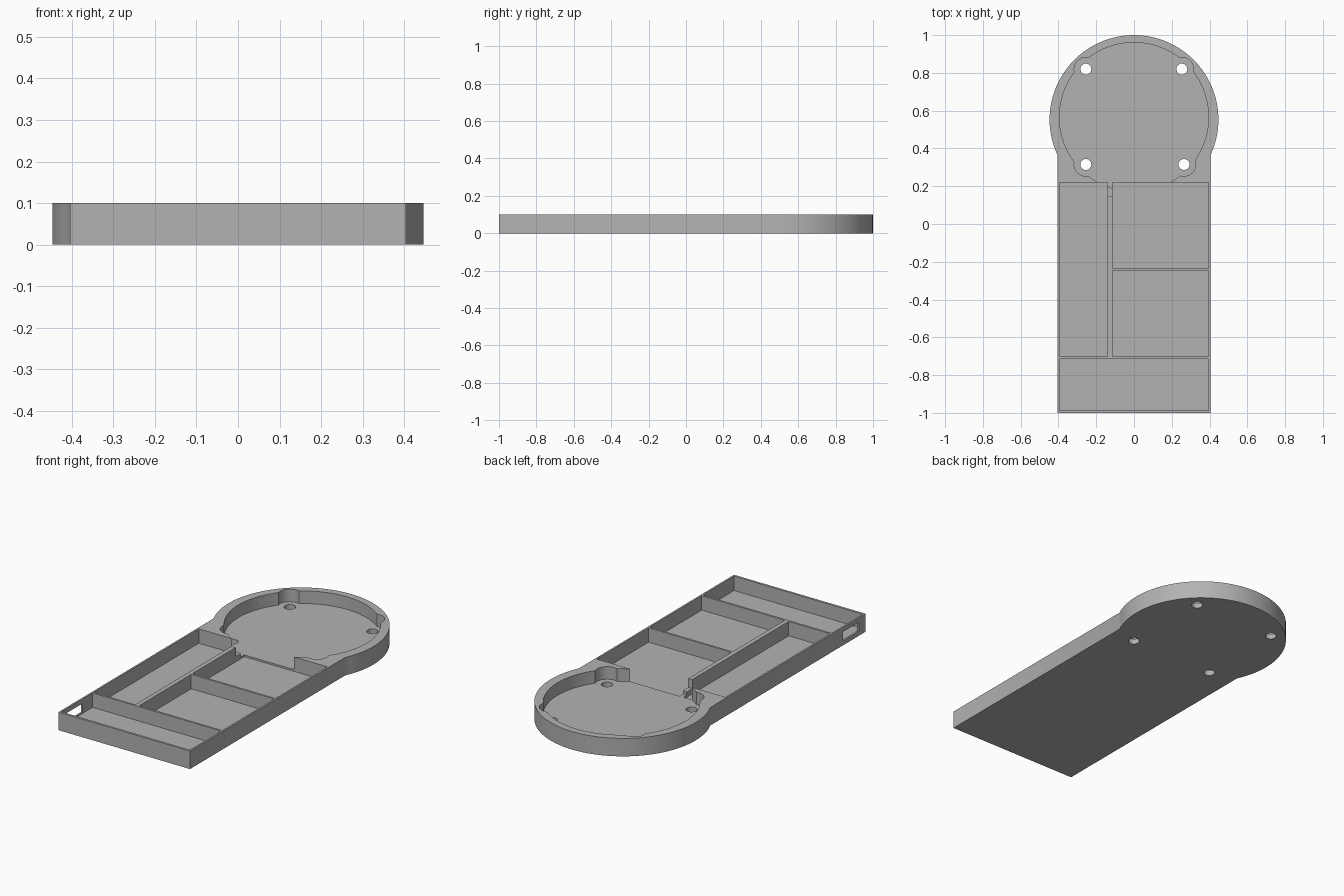
import bpy, bmesh, math

cube = bpy.data.objects.get("Cube")
if cube:
    bpy.data.objects.remove(cube, do_unlink=True)

grey = bpy.data.materials.new("plain_grey")
grey.use_nodes = True
grey.diffuse_color = (0.45, 0.45, 0.45, 1)
grey.node_tree.nodes["Principled BSDF"].inputs["Base Color"].default_value = grey.diffuse_color

HEIGHT, FLOOR, ROUND_FLOOR, ABOVE = 0.1, 0.02, 0.03, 0.15


def prism(name, outline, z0, z1):
    """Extrude a flat outline between two heights."""
    bm = bmesh.new()
    face = bm.faces.new([bm.verts.new((x, y, z0)) for x, y in outline])
    top = bmesh.ops.extrude_face_region(bm, geom=[face])["geom"]
    bmesh.ops.translate(bm, vec=(0, 0, z1 - z0),
                        verts=[v for v in top if isinstance(v, bmesh.types.BMVert)])
    bmesh.ops.recalc_face_normals(bm, faces=bm.faces)
    mesh = bpy.data.meshes.new(name)
    bm.to_mesh(mesh)
    bm.free()
    mesh.materials.append(grey)
    obj = bpy.data.objects.new(name, mesh)
    bpy.context.collection.objects.link(obj)
    return obj


def arc(cx, cy, r, start=0, end=2 * math.pi, n=64):
    return [(cx + r * math.cos(start + (end - start) * i / n),
             cy + r * math.sin(start + (end - start) * i / n)) for i in range(n)]


def rect(x0, x1, y0, y1):
    return [(x0, y0), (x1, y0), (x1, y1), (x0, y1)]


# Tray body: a long rectangle ending in a round head
half, radius, head_y = 0.405, 0.447, 0.553
a = -math.acos(half / radius)
head = arc(0, head_y, radius, a, math.pi - a)
neck_y = head_y + radius * math.sin(a)
tray = prism("tray", [(-half, -1), (half, -1)] + head + [(-half, neck_y)], 0, HEIGHT)

# Round recess, then the rectangular compartments
cutters = [prism("round_recess", arc(0, 0.566, 0.395), ROUND_FLOOR, ABOVE)]
rooms = {
    "left_compartment": (-0.395, -0.14, -0.702, 0.22),
    "upper_compartment": (-0.115, 0.395, -0.235, 0.22),
    "lower_compartment": (-0.115, 0.395, -0.702, -0.247),
    "front_compartment": (-0.395, 0.395, -0.987, -0.714),
}
for name, size in rooms.items():
    cutters.append(prism(name, rect(*size), FLOOR, ABOVE))

# Rounded pockets around four screw holes
for x, y in [(-0.255, 0.82), (0.253, 0.82), (-0.255, 0.315), (0.265, 0.315)]:
    cutters.append(prism("screw_pocket", arc(x, y, 0.062, n=32), ROUND_FLOOR, ABOVE))
    cutters.append(prism("screw_hole", arc(x, y, 0.029, n=32), -0.05, ABOVE))

# Lowered end of the long divider, and the side port
cutters.append(prism("divider_notch", rect(-0.15, -0.105, 0.145, 0.21), 0.05, ABOVE))
cutters.append(prism("side_port", rect(-0.45, -0.38, -0.94, -0.80), 0.025, 0.075))

for cutter in cutters:
    mod = tray.modifiers.new(cutter.name, "BOOLEAN")
    mod.operation, mod.solver, mod.object = "DIFFERENCE", "EXACT", cutter

# Bake the cuts and drop the cutters
bpy.context.view_layer.update()
result = bpy.data.meshes.new_from_object(tray.evaluated_get(bpy.context.evaluated_depsgraph_get()))
tray.modifiers.clear()
tray.data = result
for cutter in cutters:
    bpy.data.objects.remove(cutter, do_unlink=True)

bpy.context.view_layer.objects.active = tray
tray.select_set(True)
bpy.ops.object.shade_smooth_by_angle(angle=math.radians(30))
